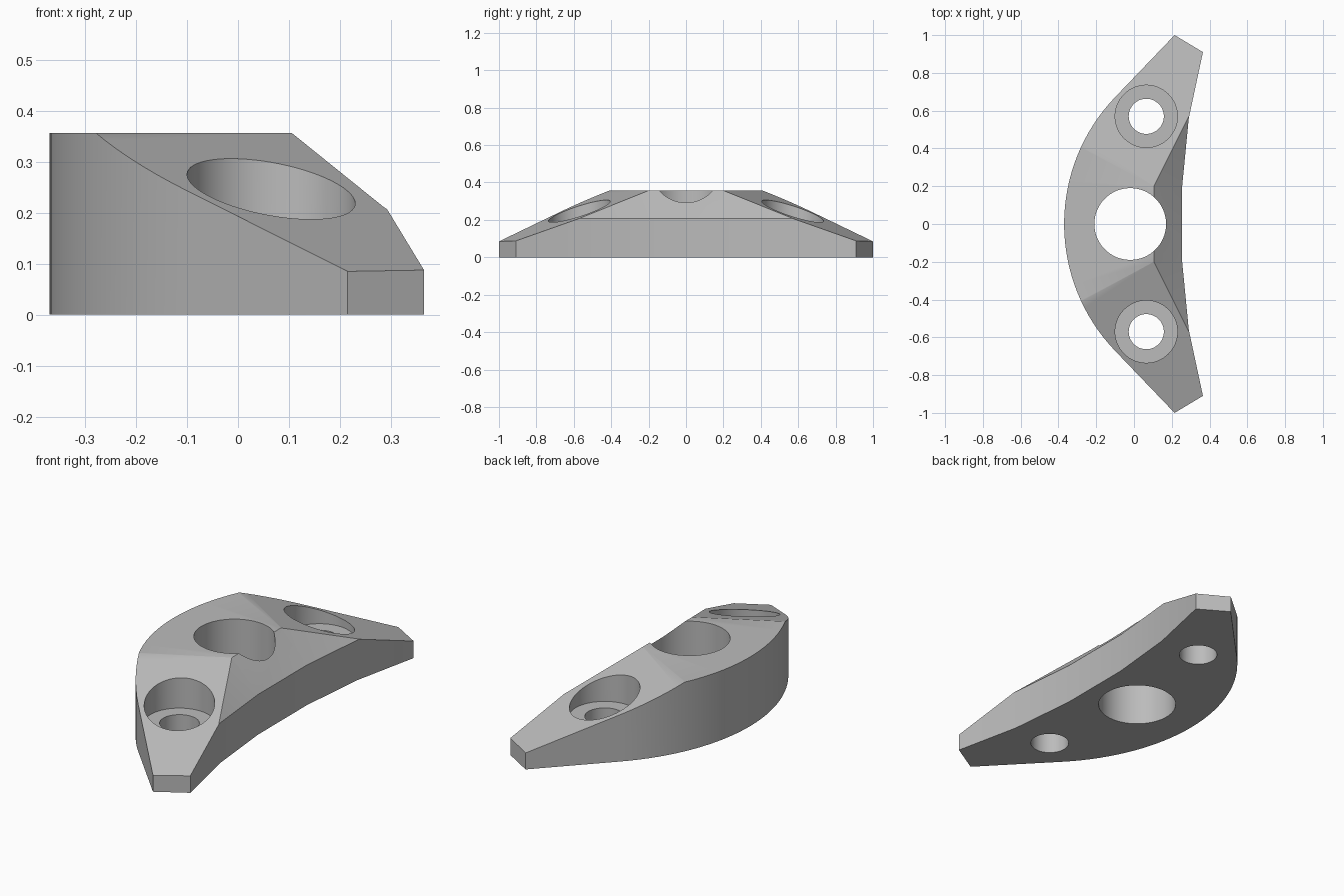
import bpy, bmesh, math
from mathutils import Vector

if "Cube" in bpy.data.objects:
    bpy.data.objects.remove(bpy.data.objects["Cube"], do_unlink=True)

HEIGHT = 0.357
EDGE_Z = 0.207      # lower edge of the inner chamfer
TIP_Z = 0.085
INNER = [(0.365, 0.91), (0.29, 0.56), (0.255, 0.2)]
INNER += [(x, -y) for x, y in reversed(INNER)]

grey = bpy.data.materials.new("plain_grey")
grey.use_nodes = True
COLOUR = (0.5, 0.5, 0.5, 1)
grey.diffuse_color = COLOUR
grey.node_tree.nodes["Principled BSDF"].inputs["Base Color"].default_value = COLOUR


def make_object(name, bm):
    bmesh.ops.recalc_face_normals(bm, faces=bm.faces)
    mesh = bpy.data.meshes.new(name)
    bm.to_mesh(mesh)
    bm.free()
    mesh.materials.append(grey)
    obj = bpy.data.objects.new(name, mesh)
    bpy.context.collection.objects.link(obj)
    return obj


def loft(bm, sections):
    """Skin a closed solid through equal-length rings of points."""
    rings = [[bm.verts.new(p) for p in ring] for ring in sections]
    n = len(rings[0])
    for a, b in zip(rings, rings[1:]):
        for i in range(n):
            j = (i + 1) % n
            bm.faces.new((a[i], a[j], b[j], b[i]))
    bm.faces.new(rings[0])
    bm.faces.new(rings[-1])


def cut(body, cutter):
    cutter.hide_render = True
    mod = body.modifiers.new(cutter.name, 'BOOLEAN')
    mod.operation = 'DIFFERENCE'
    mod.solver = 'EXACT'
    mod.object = cutter
    bpy.context.view_layer.objects.active = body
    bpy.ops.object.modifier_apply(modifier=mod.name)
    bpy.data.objects.remove(cutter, do_unlink=True)


def cylinder_cutter(name, x, y, radius, z0, z1):
    ring = [(x + radius * math.cos(math.tau * i / 64),
             y + radius * math.sin(math.tau * i / 64)) for i in range(64)]
    bm = bmesh.new()
    loft(bm, [[(px, py, z) for px, py in ring] for z in (z0, z1)])
    return make_object(name, bm)


# Crescent plate: outer arc, straight tapering tips, faceted inner edge
SEGMENTS, SWEEP = 32, math.radians(43.8)
outline = [(0.215, -1)]
for i in range(SEGMENTS + 1):
    a = SWEEP * (2 * i / SEGMENTS - 1)
    outline.append((0.6 - 0.97 * math.cos(a), 0.97 * math.sin(a)))
outline += [(0.215, 1)] + INNER
bm = bmesh.new()
loft(bm, [[(x, y, z) for x, y in outline] for z in (0, HEIGHT)])

# Sloping wings, sliced down towards each tip
for side in (1, -1):
    ridge = Vector((0.105, 0.2 * side, HEIGHT))
    along = Vector((-0.385, 0.21 * side, 0))
    down = Vector((0.215, side, TIP_Z)) - ridge
    normal = along.cross(down)
    if normal.z < 0:
        normal.negate()
    res = bmesh.ops.bisect_plane(bm, geom=bm.verts[:] + bm.edges[:] + bm.faces[:],
                                 plane_co=ridge, plane_no=normal, clear_outer=True)
    rim = [e for e in res["geom_cut"] if isinstance(e, bmesh.types.BMEdge)]
    bmesh.ops.holes_fill(bm, edges=rim, sides=0)
bracket = make_object("curved_bracket", bm)

# Chamfer that follows the inner edge
bm = bmesh.new()
path = [(0.43, 1.2)] + INNER + [(0.43, -1.2)]
loft(bm, [[(x + 0.2, y, EDGE_Z - 0.2), (x - 0.25, y, EDGE_Z + 0.25),
           (x + 0.2, y, EDGE_Z + 0.25)] for x, y in path])
cut(bracket, make_object("chamfer_cutter", bm))

# Central bore and two counterbored screw holes
cut(bracket, cylinder_cutter("centre_bore", -0.02, 0, 0.19, -0.1, 0.6))
for side in (1, -1):
    cut(bracket, cylinder_cutter("counterbore", 0.065, 0.57 * side, 0.165, 0.15, 0.6))
    cut(bracket, cylinder_cutter("screw_hole", 0.065, 0.57 * side, 0.093, -0.1, 0.6))

bpy.ops.object.select_all(action='DESELECT')
bracket.select_set(True)
bpy.context.view_layer.objects.active = bracket
bpy.ops.object.shade_smooth_by_angle(angle=math.radians(20))
